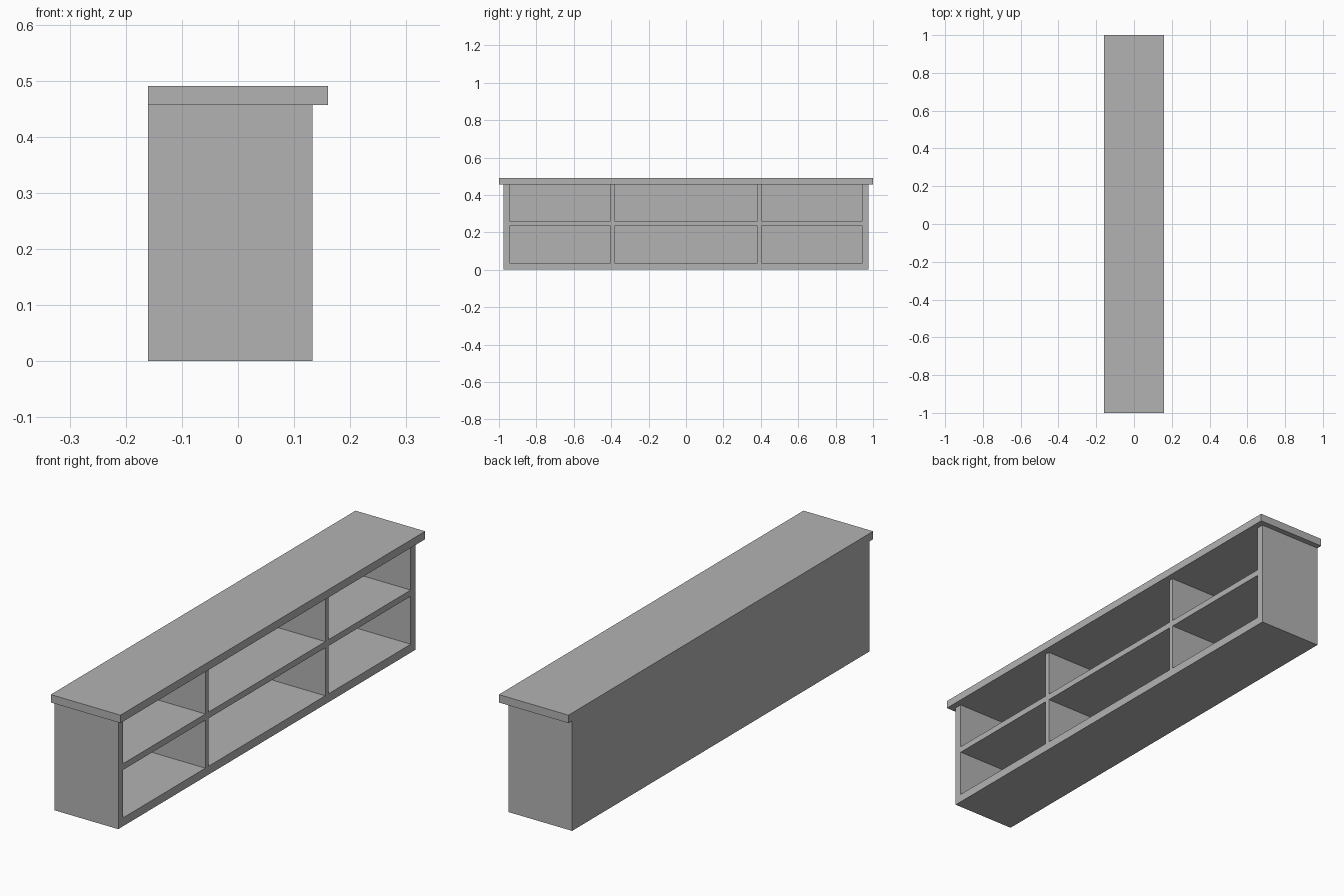
import bpy
import bmesh
from mathutils import Matrix, Vector

cube = bpy.data.objects.get("Cube")
if cube:
    bpy.data.objects.remove(cube, do_unlink=True)

# Single flat grey finish
GREY = (0.45, 0.45, 0.45, 1.0)
grey = bpy.data.materials.new("grey_finish")
grey.use_nodes = True
grey.diffuse_color = GREY
grey.node_tree.nodes["Principled BSDF"].inputs["Base Color"].default_value = GREY


def make_boxes(name, boxes):
    """One object from boxes given as (low corner, high corner)."""
    bm = bmesh.new()
    for low, high in boxes:
        low, high = Vector(low), Vector(high)
        place = Matrix.Translation((low + high) / 2) @ Matrix.Diagonal((high - low).to_4d())
        bmesh.ops.create_cube(bm, size=1, matrix=place)
    mesh = bpy.data.meshes.new(name)
    bm.to_mesh(mesh)
    bm.free()
    mesh.materials.append(grey)
    obj = bpy.data.objects.new(name, mesh)
    bpy.context.collection.objects.link(obj)
    return obj


# Main dimensions
BACK, FRONT, LIP = -0.16, 0.133, 0.16
HALF_LENGTH, BODY_TOP, TOP = 0.976, 0.457, 0.49
BACK_PANEL = 0.02

# Countertop overhanging the open side and both ends
make_boxes("countertop", [((BACK, -1, BODY_TOP), (LIP, 1, TOP))])

# Cabinet body, solid before the compartments are cut
body = make_boxes("cabinet_body",
                  [((BACK, -HALF_LENGTH, 0), (FRONT, HALF_LENGTH, BODY_TOP))])

# Three bays by two rows of open compartments
bays = [(-0.944, -0.404), (-0.383, 0.383), (0.404, 0.944)]
rows = [(0.035, 0.234), (0.26, BODY_TOP + 0.01)]
cutter = make_boxes("compartment_cutter",
                    [((BACK + BACK_PANEL, y0, z0), (FRONT + 0.05, y1, z1))
                     for y0, y1 in bays for z0, z1 in rows])
cutter.hide_render = True

cut = body.modifiers.new("compartments", "BOOLEAN")
cut.operation = "DIFFERENCE"
cut.solver = "EXACT"
cut.object = cutter

# Apply the cut and drop the cutter
bpy.context.view_layer.objects.active = body
bpy.ops.object.modifier_apply(modifier=cut.name)
bpy.data.objects.remove(cutter, do_unlink=True)
